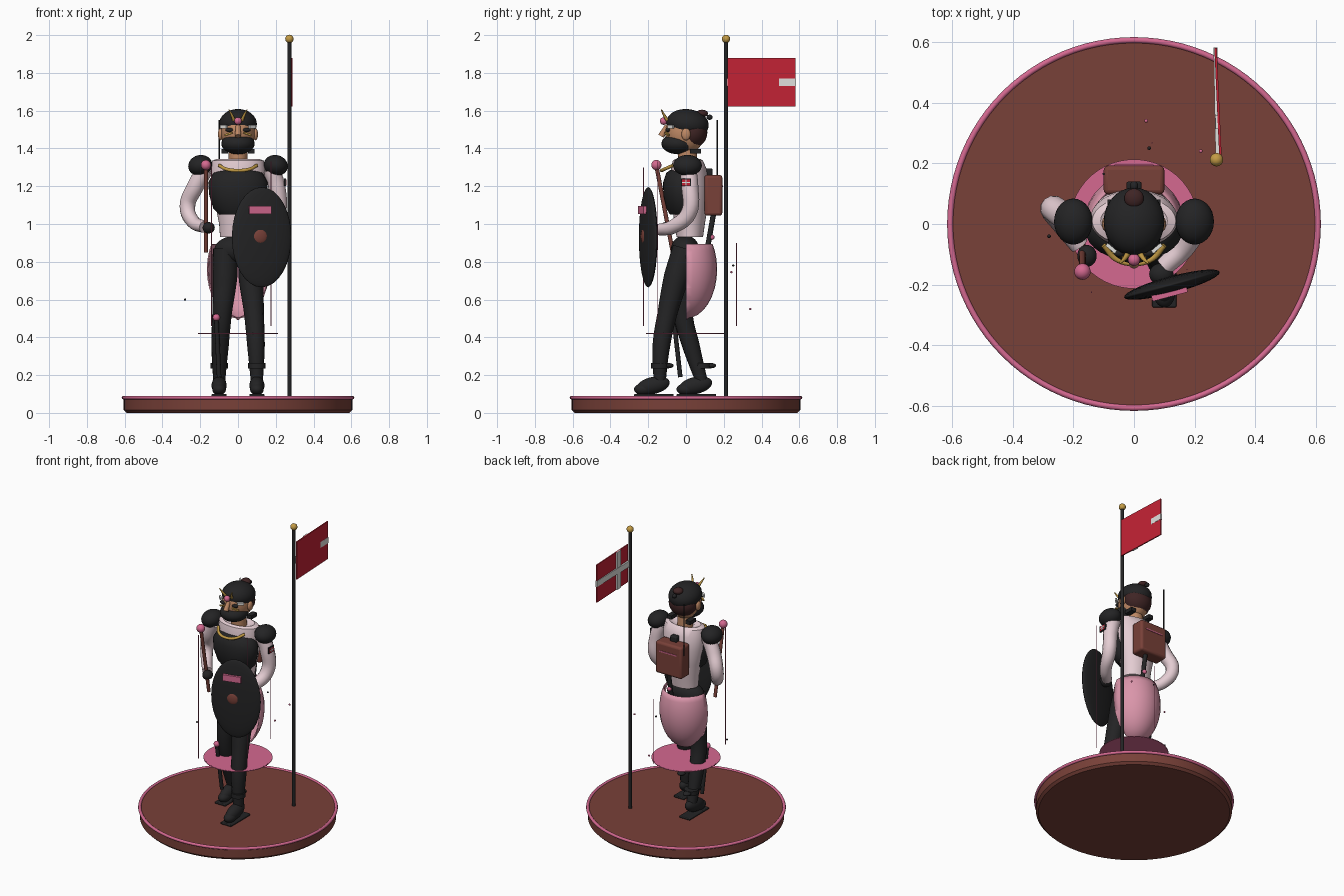
import bpy, bmesh, math
from mathutils import Vector

if "Cube" in bpy.data.objects:
    bpy.data.objects.remove(bpy.data.objects["Cube"])


def material(name, r, g, b):
    m = bpy.data.materials.new(name)
    m.use_nodes = True
    m.diffuse_color = (r, g, b, 1)
    bsdf = next(n for n in m.node_tree.nodes if n.type == 'BSDF_PRINCIPLED')
    bsdf.inputs["Base Color"].default_value = (r, g, b, 1)
    bsdf.inputs["Roughness"].default_value = 0.7
    return m


BROWN = material("leather brown", .19, .052, .04)
DARK = material("charcoal", .017, .017, .018)
PALE = material("pale rose cloth", .78, .61, .65)
PINK = material("bright pink", .66, .14, .28)
ROSE = material("rose cape", .70, .30, .40)
GOLD = material("gold", .55, .33, .06)
RED = material("flag red", .55, .016, .035)
WHITE = material("white", .75, .75, .73)
SKIN = material("skin", .52, .25, .13)
HAIR = material("dark hair", .05, .018, .018)


def finish(ob, name, mat, smooth=True):
    ob.name = ob.data.name = name
    ob.data.materials.clear()
    ob.data.materials.append(mat)
    if smooth:
        bpy.ops.object.select_all(action='DESELECT')
        ob.select_set(True)
        bpy.context.view_layer.objects.active = ob
        bpy.ops.object.shade_smooth_by_angle(angle=math.radians(40))
    return ob


def ball(name, loc, size, mat, rot=(0, 0, 0)):
    bpy.ops.mesh.primitive_uv_sphere_add(segments=28, ring_count=16, location=loc, rotation=rot)
    ob = bpy.context.object
    ob.scale = size if isinstance(size, tuple) else (size, size, size)
    return finish(ob, name, mat)


def box(name, loc, size, mat, rot=(0, 0, 0), bevel=0):
    bpy.ops.mesh.primitive_cube_add(size=1, location=loc, rotation=rot)
    ob = bpy.context.object
    ob.scale = size
    if bevel:
        bpy.ops.object.transform_apply(location=False, rotation=False, scale=True)
        b = ob.modifiers.new("soft edges", 'BEVEL')
        b.width, b.segments = bevel, 3
    return finish(ob, name, mat, bool(bevel))


def rod(name, a, b, r, mat, r2=None):
    a, b = Vector(a), Vector(b)
    d = b - a
    bpy.ops.mesh.primitive_cone_add(vertices=16, radius1=r, radius2=r if r2 is None else r2,
                                    depth=d.length, location=(a + b) / 2,
                                    rotation=d.to_track_quat('Z', 'Y').to_euler())
    return finish(bpy.context.object, name, mat)


def tube(name, pts, radii, mat):
    """Smooth tapered limb through the points."""
    cu = bpy.data.curves.new(name, 'CURVE')
    cu.dimensions, cu.bevel_depth, cu.bevel_resolution = '3D', 1, 4
    cu.use_fill_caps, cu.resolution_u = True, 6
    sp = cu.splines.new('BEZIER')
    sp.bezier_points.add(len(pts) - 1)
    for p, co, r in zip(sp.bezier_points, pts, radii):
        p.co, p.radius = co, r
        p.handle_left_type = p.handle_right_type = 'AUTO'
    ob = bpy.data.objects.new(name, cu)
    bpy.context.collection.objects.link(ob)
    bpy.ops.object.select_all(action='DESELECT')
    ob.select_set(True)
    bpy.context.view_layer.objects.active = ob
    bpy.ops.object.convert(target='MESH')
    return finish(bpy.context.object, name, mat)


def loft(name, rings, mat, n=32):
    """Stack of ellipses (z, centre y, radius x, radius y)."""
    bm = bmesh.new()
    loops = [[bm.verts.new((rx * math.cos(i * math.tau / n), y + ry * math.sin(i * math.tau / n), z))
              for i in range(n)] for z, y, rx, ry in rings]
    for lo, hi in zip(loops, loops[1:]):
        for i in range(n):
            bm.faces.new((lo[i], lo[(i + 1) % n], hi[(i + 1) % n], hi[i]))
    bm.faces.new(loops[0][::-1])
    bm.faces.new(loops[-1])
    me = bpy.data.meshes.new(name)
    bm.to_mesh(me)
    bm.free()
    ob = bpy.data.objects.new(name, me)
    bpy.context.collection.objects.link(ob)
    return finish(ob, name, mat)


# Base with pink rim
loft("base", [(0, 0, .59, .59), (.015, 0, .605, .605), (.083, 0, .605, .605)], BROWN, 96)
bpy.ops.mesh.primitive_torus_add(major_radius=.606, minor_radius=.01, major_segments=96,
                                 minor_segments=10, location=(0, 0, .081))
finish(bpy.context.object, "base_rim", PINK)

# Flag
rod("flag_pole", (.272, .212, .08), (.272, .212, 1.97), .011, DARK)
ball("flag_finial", (.272, .212, 1.98), .022, GOLD)
box("flag", (.277, .40, 1.75), (.008, .36, .255), RED, (0, 0, .045))
box("flag_stripe_long", (.272, .40, 1.75), (.013, .365, .04), WHITE, (0, 0, .018))
box("flag_stripe_short", (.274, .335, 1.75), (.011, .045, .255), WHITE, (0, 0, .045))

# Floating disc
rod("ground_aura", (0, 0, .418), (0, 0, .422), .212, PINK).data.update()
bpy.ops.mesh.primitive_cylinder_add(vertices=64, radius=.213, depth=.003, location=(0, 0, .42))
finish(bpy.context.object, "ground_aura_edge", PINK)

# Torso, corset, hips
loft("torso", [(.93, .02, .095, .07), (1.0, .02, .1, .08), (1.1, .02, .12, .095), (1.2, .02, .14, .1),
               (1.29, .015, .145, .095), (1.335, .01, .138, .08), (1.345, .01, .11, .065),
               (1.32, .005, .06, .05)], PALE)
loft("corset", [(1.05, -.01, .1, .075), (1.08, -.015, .13, .088), (1.15, -.025, .152, .095),
                (1.22, -.025, .158, .096), (1.27, -.02, .13, .085), (1.285, -.015, .1, .07)], DARK)
ball("hips", (0, -.005, .865), (.125, .075, .075), DARK)
tube("necklace", [(-.1, -.07, 1.31), (-.06, -.115, 1.29), (0, -.13, 1.283), (.06, -.115, 1.29),
                  (.1, -.07, 1.31)], [.009] * 5, GOLD)

# Rear cape, an open half bowl
cape = ball("cape", (0, 0, .76), (.165, .165, .26), ROSE)
bm = bmesh.new()
bm.from_mesh(cape.data)
for no, co in (((0, -1, 0), (0, 0, 0)), ((0, 0, 1), (0, 0, .52))):
    bmesh.ops.bisect_plane(bm, geom=bm.verts[:] + bm.edges[:] + bm.faces[:], plane_co=co,
                           plane_no=no, clear_outer=True)
bm.to_mesh(cape.data)
bm.free()
cape.modifiers.new("thickness", 'SOLIDIFY').thickness = .04

# Legs and boots: the left steps forward
for side, s, knee, ankle in (("left", 1, -.1, -.14), ("right", -1, -.015, .085)):
    tube(side + "_leg", [(s * .068, -.005, .87), (s * .07, knee * .5, .72), (s * .085, knee, .52),
                         (s * .095, (knee + ankle) / 2 - .01, .36), (s * .1, ankle, .16)],
         [.066, .067, .052, .047, .032], DARK)
    ball(side + "_boot", (s * .1, ankle - .035, .145), (.04, .09, .045), DARK, (.22, 0, 0))
    ball(side + "_toe", (s * .1, ankle - .085, .125), (.036, .05, .032), DARK)
    box(side + "_sole", (s * .1, ankle - .03, .093), (.08, .21, .014), DARK, bevel=.005)
    rod(side + "_boot_cuff", (s * .1, ankle, .235), (s * .1, ankle, .265), .046, DARK)
    ball(side + "_spur", (s * .1, ankle + .045, .25), (.025, .03, .014), DARK)

# Arms, shoulder guards, gloves
for s, side in ((1, "left"), (-1, "right")):
    ball(side + "_shoulder_guard", (s * .2, .008, 1.31), (.064, .076, .055), DARK, (0, s * .25, 0))
tube("right_arm", [(-.175, .01, 1.29), (-.225, .025, 1.2), (-.268, .05, 1.09), (-.235, 0, 1.01),
                   (-.18, -.07, .985)], [.046, .046, .042, .036, .032], PALE)
tube("left_arm", [(.175, .01, 1.29), (.205, .02, 1.2), (.212, .015, 1.06), (.17, -.07, .985),
                  (.1, -.14, .97)], [.046, .046, .043, .037, .032], PALE)
ball("right_glove", (-.155, -.105, .98), (.032, .036, .03), DARK)
ball("left_glove", (.09, -.165, .97), (.04, .036, .032), DARK)
box("arm_badge", (.249, .0, 1.22), (.009, .054, .04), DARK)
box("arm_badge_field", (.251, .0, 1.22), (.009, .042, .03), RED)
for n, size in (("long", (.009, .042, .006)), ("short", (.009, .006, .03))):
    box("arm_badge_stripe_" + n, (.253, .0, 1.22), size, WHITE)

# Staff and hanging short cane
rod("staff", (-.17, -.07, .85), (-.17, -.157, 1.31), .011, BROWN)
ball("staff_gem", (-.17, -.157, 1.312), .027, PINK)
rod("cane", (-.1, -.03, .19), (-.115, -.065, .5), .012, DARK)
ball("cane_gem", (-.115, -.065, .505), .019, PINK)

# Shield
turn = (0, 0, .26)
ball("shield", (.125, -.2, .93), (.163, .028, .265), DARK, turn)
ball("shield_boss", (.118, -.223, .935), (.04, .014, .04), BROWN, turn)
box("shield_plate", (.117, -.23, 1.075), (.12, .02, .042), PINK, turn)

# Backpack
box("backpack", (0, .145, 1.152), (.2, .095, .215), BROWN, bevel=.015)
box("backpack_trim", (0, .193, 1.2), (.13, .006, .008), PINK)
box("backpack_buckle", (0, .12, 1.275), (.05, .04, .04), DARK, bevel=.008)
rod("backpack_antenna", (-.1, .165, 1.2), (-.1, .165, 1.55), .004, DARK)
rod("backpack_strap", (.03, .115, .88), (.03, .145, 1.05), .014, DARK)
ball("strap_gem", (.03, .137, .93), .014, PINK)

# Head
rod("neck", (0, .01, 1.3), (0, .005, 1.42), .05, SKIN)
ball("head", (0, -.005, 1.485), (.09, .105, .115), SKIN)
ball("hair", (0, .03, 1.485), (.093, .083, .085), HAIR)
ball("mask", (0, -.04, 1.425), (.088, .09, .056), DARK)
ball("cap", (0, .008, 1.53), (.1, .113, .078), DARK, (-.12, 0, 0))
ball("hair_bun", (0, .085, 1.585), (.032, .032, .02), HAIR)
ball("bun_tip", (0, .125, 1.565), (.014, .016, .014), DARK)
rod("nose", (0, -.1, 1.52), (0, -.132, 1.465), .012, SKIN, .017)
ball("brow_gem", (0, -.118, 1.545), .02, PINK)
for s, side in ((1, "left"), (-1, "right")):
    ball(side + "_ear", (s * .092, 0, 1.475), (.014, .024, .032), SKIN)
    ball(side + "_eye", (s * .045, -.096, 1.498), (.022, .012, .011), DARK)
    box(side + "_cheek_trim", (s * .05, -.1, 1.477), (.045, .01, .009), GOLD, (0, s * .3, s * .4))
    box(side + "_brow_plate", (s * .075, -.08, 1.515), (.04, .012, .018), WHITE, (0, 0, s * .7))
    box(side + "_mask_tie", (s * .07, .05, 1.385), (.035, .06, .025), DARK)
    tube(side + "_horn", [(s * .022, -.1, 1.55), (s * .032, -.115, 1.575), (s * .048, -.13, 1.605)],
         [.009, .007, .003], GOLD)

# Fine hanging threads and drifting specks
for i, (x, y, lo, hi) in enumerate([(-.14, -.225, .46, 1.3), (.175, -.15, .46, 1.33), (.06, .267, .46, .9)]):
    rod(f"thread_{i}", (x, y, lo), (x, y, hi), .002, PINK)
for i, co in enumerate([(.04, .34, .55), (.05, .25, .78), (.22, .24, .745), (-.28, -.04, .6)]):
    ball(f"speck_{i}", co, .006, PINK if i % 2 == 0 else DARK)
